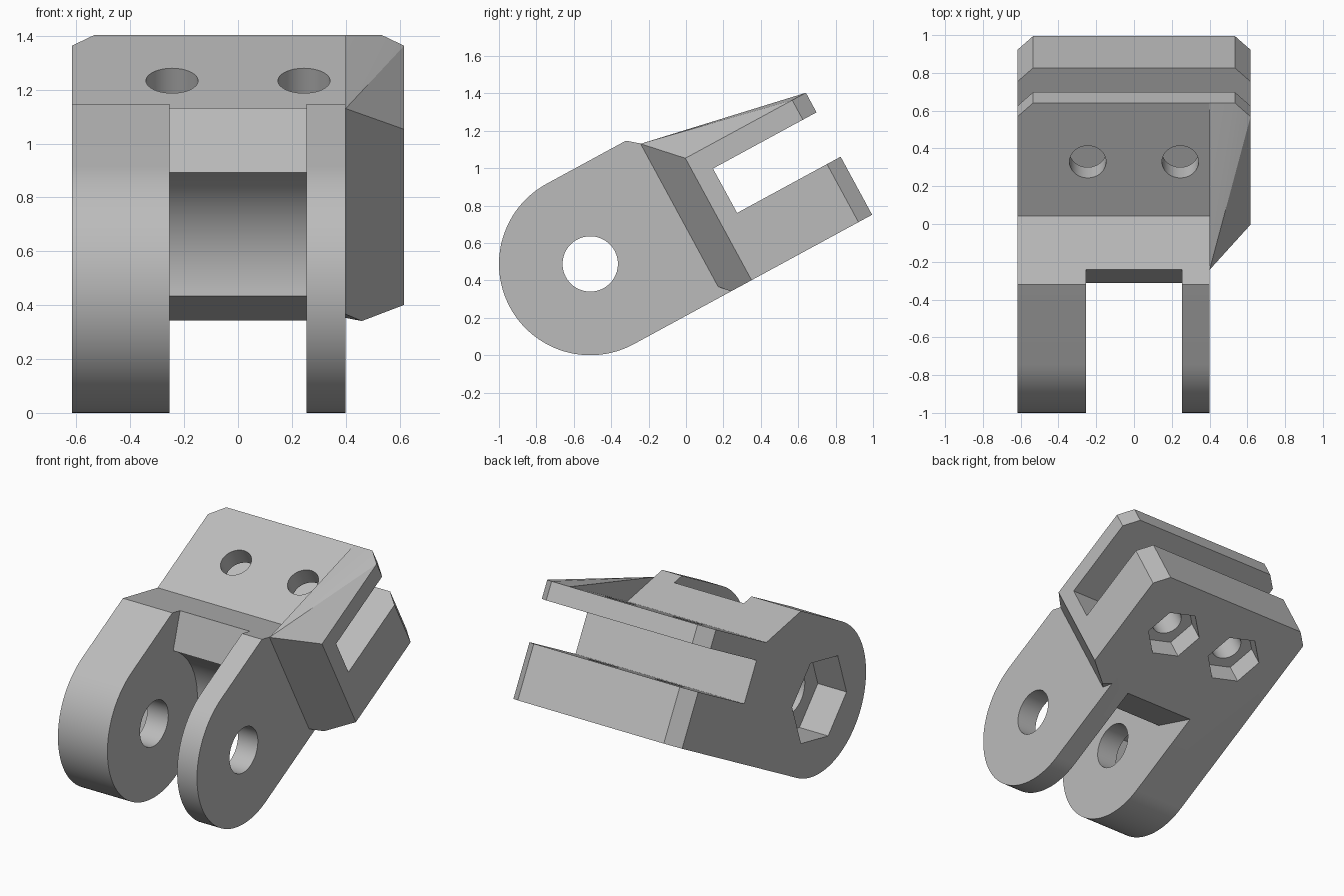
import bpy
import bmesh
from math import cos, sin, pi, radians
from mathutils import Matrix, Vector

cube = bpy.data.objects.get("Cube")
if cube:
    bpy.data.objects.remove(cube, do_unlink=True)

grey = bpy.data.materials.new("plain_grey")
grey.use_nodes = True
colour = (0.5, 0.5, 0.5, 1)
grey.diffuse_color = colour
grey.node_tree.nodes["Principled BSDF"].inputs["Base Color"].default_value = colour

# Everything is built flat as (x, u, v), with the pivot at the origin,
# u running along the bracket and v across it, then tilted at the end.
R = 0.488            # knuckle radius
HALF = 0.617         # half width
LUG = 0.4            # outer face of the thin lug
TOP = 0.254          # upper plate surface
TIP = 1.45           # end of the jaws
CUT = 0.083          # corner chamfer
GAP = 0.135          # half height of the jaw slot


def add_object(name, bm):
    bmesh.ops.recalc_face_normals(bm, faces=bm.faces)
    mesh = bpy.data.meshes.new(name)
    bm.to_mesh(mesh)
    bm.free()
    mesh.materials.append(grey)
    obj = bpy.data.objects.new(name, mesh)
    bpy.context.collection.objects.link(obj)
    return obj


def prism(name, outline, lo, hi, axis="x"):
    """Extrude a (u, v) outline along x, or an (x, u) outline along v."""
    bm = bmesh.new()
    place = (lambda a, b: (lo, a, b)) if axis == "x" else (lambda a, b: (a, b, lo))
    step = Vector((hi - lo, 0, 0)) if axis == "x" else Vector((0, 0, hi - lo))
    face = bm.faces.new([bm.verts.new(place(a, b)) for a, b in outline])
    new = bmesh.ops.extrude_face_region(bm, geom=[face])["geom"]
    bmesh.ops.translate(bm, vec=step, verts=[g for g in new if isinstance(g, bmesh.types.BMVert)])
    return add_object(name, bm)


def arc(radius, start, end, count, cx=0, cy=0):
    angles = [radians(start + (end - start) * i / count) for i in range(count + 1)]
    return [(cx + radius * cos(a), cy + radius * sin(a)) for a in angles]


def ring(radius, count, cx=0, cy=0, turn=0):
    return arc(radius, turn, turn + 360, count, cx, cy)[:-1]


def combine(body, tool, operation):
    mod = body.modifiers.new(operation, "BOOLEAN")
    mod.operation = operation
    mod.solver = "EXACT"
    mod.object = tool
    bpy.context.view_layer.objects.active = body
    bpy.ops.object.modifier_apply(modifier=mod.name)
    bpy.data.objects.remove(tool, do_unlink=True)


# Main body: rounded knuckle running into the jaws
outline = arc(R, 90, 270, 48) + [(TIP, -R), (TIP, TOP), (0.768, TOP), (0.482, R)]
body = prism("hinge_bracket", outline, -HALF, LUG)


# Side wing: widens the jaws past the thin lug with a slanted front
def slant(x):
    return 0.543 + 0.8 * (x - LUG)


wing = bmesh.new()
corners = [(LUG, slant(LUG), 0.436), (LUG, 0.768, TOP), (0.57, slant(0.57), TOP),
           (LUG, slant(LUG), -0.433), (0.46, slant(0.46), -R), (LUG, 0.615, -R)]
for v in (TOP, -R):
    corners += [(LUG, TIP, v), (HALF - CUT, TIP, v),
                (HALF, TIP - CUT, v), (HALF, slant(HALF), v)]
for c in corners:
    wing.verts.new(c)
bmesh.ops.convex_hull(wing, input=wing.verts)
bmesh.ops.dissolve_limit(wing, angle_limit=radians(1), verts=wing.verts, edges=wing.edges)
combine(body, add_object("side_wing", wing), "UNION")

# Corner chamfer on the other side of the jaws
corner = [(-HALF - 0.1, TIP - CUT - 0.1), (-HALF + CUT + 0.1, TIP + 0.1), (-HALF - 0.1, TIP + 0.1)]
combine(body, prism("corner_cut", corner, -1, 1, "v"), "DIFFERENCE")

# Slot between the two jaws
jaw = [(0.82, -GAP), (2, -GAP), (2, GAP), (0.82, GAP)]
combine(body, prism("jaw_slot", jaw, -1, 1), "DIFFERENCE")

# Slot between the lugs: hollow round floor flaring out at 45 degrees
flare = arc(0.452, -35.3, 35.3, 32) + [(0.77, 0.66), (-1, 0.66), (-1, -0.66), (0.77, -0.66)]
combine(body, prism("lug_slot", flare, -0.255, 0.255), "DIFFERENCE")

# Pivot hole with a hexagonal bolt recess
combine(body, prism("pivot_hole", ring(0.148, 48), -1, 1), "DIFFERENCE")
combine(body, prism("bolt_recess", ring(0.29, 6, turn=43), -1, -HALF + 0.21), "DIFFERENCE")

# Clamp screw holes with hexagonal nut recesses underneath
for x in (-0.245, 0.245):
    combine(body, prism("screw_hole", ring(0.097, 32, x, 1.095), -1, 1, "v"), "DIFFERENCE")
    combine(body, prism("nut_recess", ring(0.18, 6, x, 1.095, 45), -1, -R + 0.15, "v"), "DIFFERENCE")

# Tilt into place and shade
tilt = Matrix.Translation((0, -0.512, R)) @ Matrix.Rotation(radians(28.5), 4, "X")
body.data.transform(tilt)
bpy.ops.object.select_all(action="DESELECT")
body.select_set(True)
bpy.context.view_layer.objects.active = body
bpy.ops.object.shade_smooth_by_angle(angle=radians(20))
